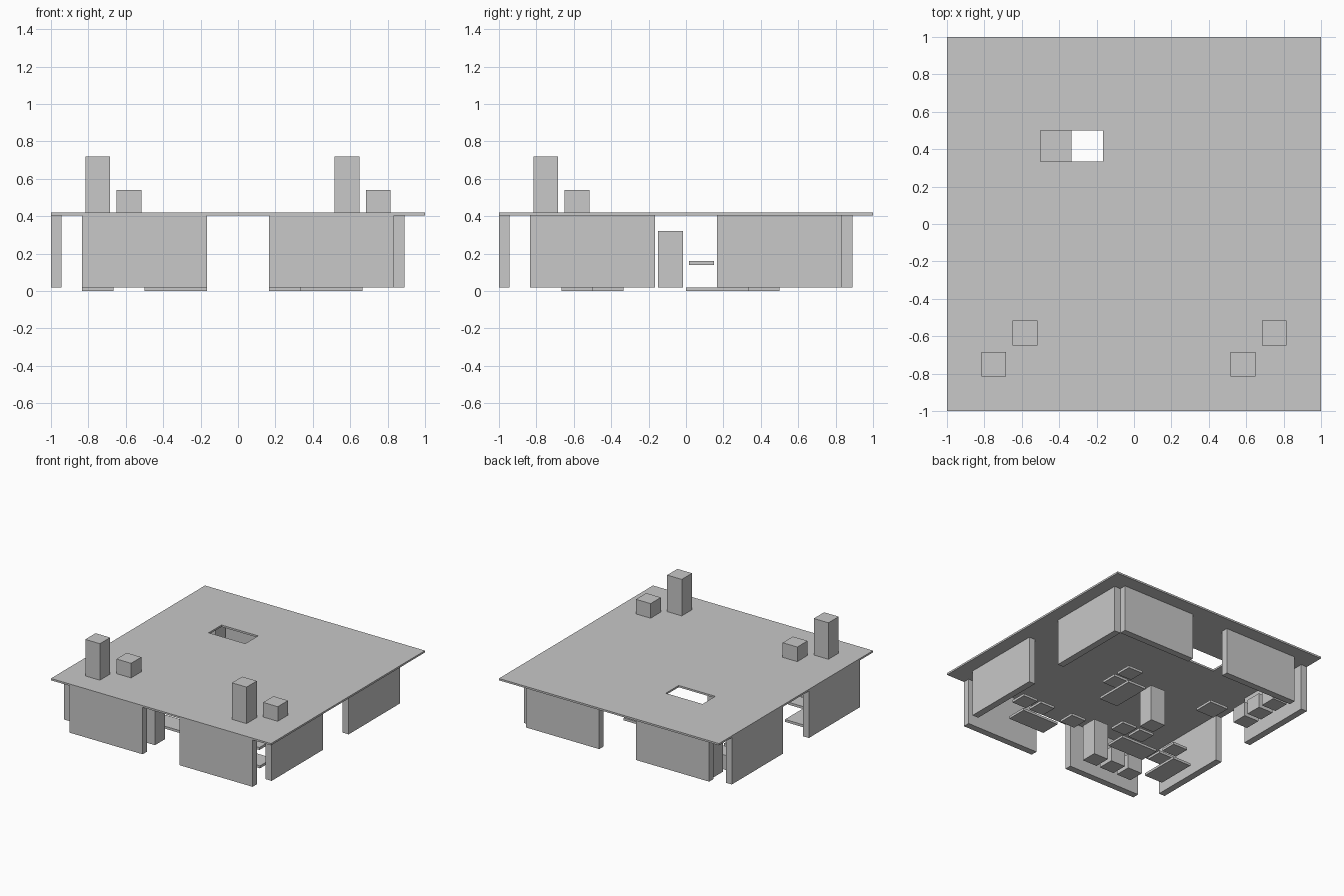
import bpy
import bmesh

if "Cube" in bpy.data.objects:
    bpy.data.objects.remove(bpy.data.objects["Cube"])

T = 1 / 6            # floor tile
C = T / 2            # half tile, used for item centres
FLOOR, CEIL, TOP = 0.02, 0.405, 0.42

grey = bpy.data.materials.new("plain grey")
grey.diffuse_color = (0.58, 0.58, 0.58, 1)
grey.use_nodes = True
grey.node_tree.nodes["Principled BSDF"].inputs["Base Color"].default_value = grey.diffuse_color


def finish(name, bm):
    bmesh.ops.recalc_face_normals(bm, faces=bm.faces)
    mesh = bpy.data.meshes.new(name)
    bm.to_mesh(mesh)
    bm.free()
    mesh.materials.append(grey)
    ob = bpy.data.objects.new(name, mesh)
    bpy.context.collection.objects.link(ob)
    return ob


def box(name, x0, x1, y0, y1, z0, z1):
    bm = bmesh.new()
    bmesh.ops.create_cube(bm, size=1)
    for v in bm.verts:
        v.co = ((x0 + x1) / 2 + v.co.x * (x1 - x0),
                (y0 + y1) / 2 + v.co.y * (y1 - y0),
                (z0 + z1) / 2 + v.co.z * (z1 - z0))
    return finish(name, bm)


def item(name, x, y, z0, z1, size=0.133):
    h = size / 2
    return box(name, x - h, x + h, y - h, y + h, z0, z1)


# roof slab with a rectangular opening
xs, ys = (-1, -3 * T, -T, 1), (-1, 2 * T, 3 * T, 1)
bm = bmesh.new()
grid = [[bm.verts.new((x, y, CEIL)) for y in ys] for x in xs]
for i in range(3):
    for j in range(3):
        if (i, j) != (1, 1):
            bm.faces.new((grid[i][j], grid[i + 1][j],
                          grid[i + 1][j + 1], grid[i][j + 1]))
ext = bmesh.ops.extrude_face_region(bm, geom=bm.faces[:], use_keep_orig=True)
for g in ext["geom"]:
    if isinstance(g, bmesh.types.BMVert):
        g.co.z = TOP
bmesh.ops.dissolve_limit(bm, angle_limit=0.01, verts=bm.verts, edges=bm.edges)
finish("roof", bm)

# outer walls, two lengths on every side with a doorway between
for a, b in ((-5 * T, -T), (T, 5 * T)):
    for c, d in ((-1, -0.945), (5 * T, 0.889)):
        box("wall_across", a, b, c, d, FLOOR, CEIL)
        box("wall_along", c, d, a, b, FLOOR, CEIL)

# roof posts and blocks
for x, y, h in ((-9, -9, 0.3), (-7, -7, 0.12), (7, -9, 0.3), (9, -7, 0.12)):
    item("roof_block", x * C, y * C, TOP, TOP + h)

# floor mats, each two tiles long, with two raised boards above
mats = (((3, 1), (3, 3)), ((5, -7), (7, -7)),
        ((-5, -5), (-3, -5)), ((-9, -7), (-9, -5)))
for (x0, y0), (x1, y1) in mats:
    box("floor_mat", (x0 - 1) * C, (x1 + 1) * C,
        (y0 - 1) * C, (y1 + 1) * C, 0, FLOOR)
    for x, y in ((x0, y0), (x1, y1)):
        item("raised_board", x * C, y * C, 0.14, 0.16)

# single tile below the roof opening, and a small low board
item("floor_tile", -5 * C, 5 * C, 0, FLOOR, T)
item("low_board", 3 * C, -5 * C, FLOOR, 0.04)

# standing cabinets and low stools
for x, y in ((-3, -1), (-3, -9), (-9, 9)):
    item("cabinet", x * C, y * C, FLOOR, 0.32)
for x, y in ((-5, -9), (-7, -9), (-9, 5), (-9, 7)):
    item("stool", x * C, y * C, FLOOR, 0.14)
